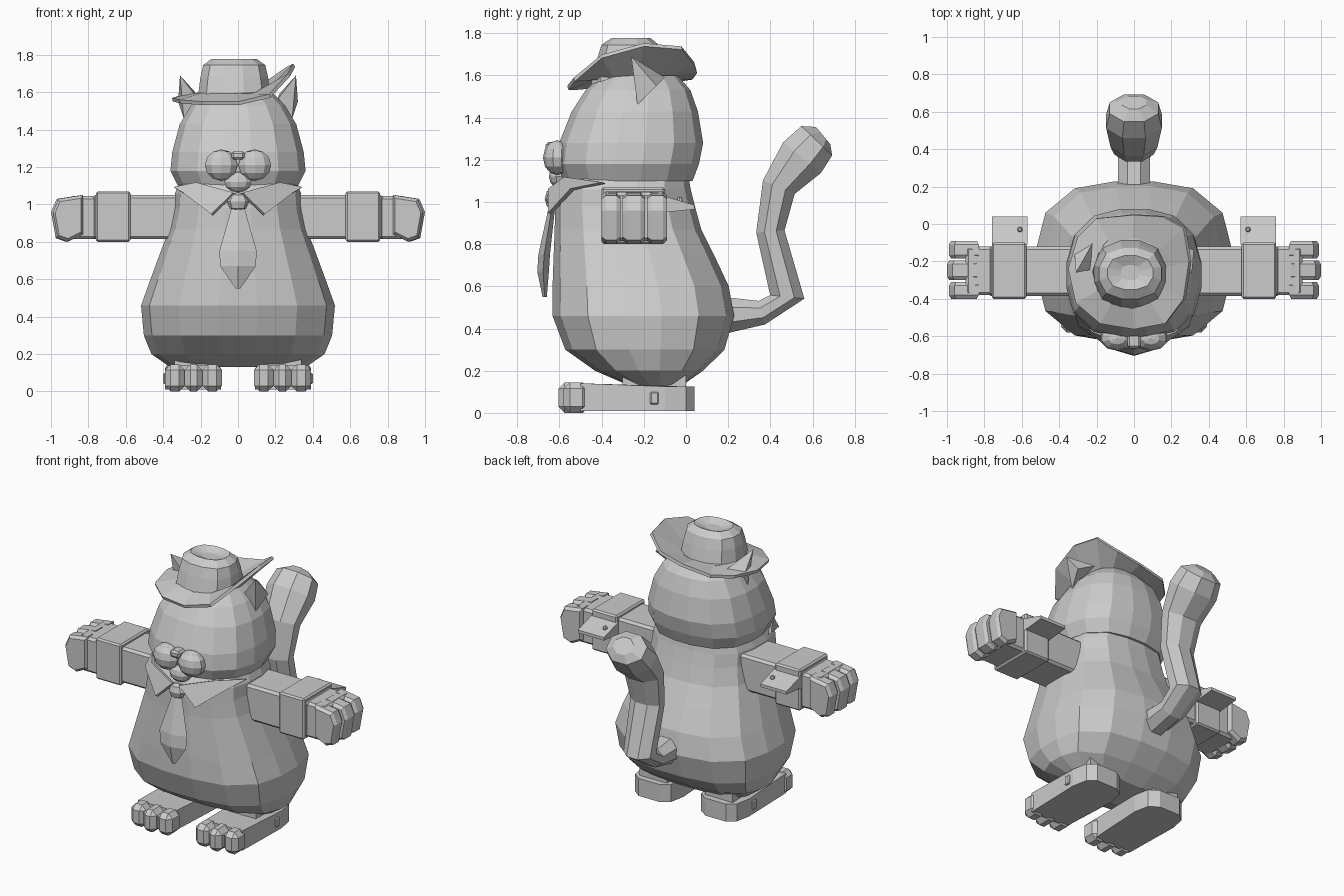
import bpy, bmesh, math
from mathutils import Vector

if "Cube" in bpy.data.objects:
    bpy.data.objects.remove(bpy.data.objects["Cube"])

grey = bpy.data.materials.new("light_grey")
grey.diffuse_color = (0.6, 0.6, 0.6, 1)
grey.use_nodes = True
grey.node_tree.nodes["Principled BSDF"].inputs["Base Color"].default_value = grey.diffuse_color


def finish(name, bm, mirror=False, thick=0):
    bmesh.ops.recalc_face_normals(bm, faces=bm.faces)
    me = bpy.data.meshes.new(name)
    bm.to_mesh(me)
    bm.free()
    me.materials.append(grey)
    ob = bpy.data.objects.new(name, me)
    bpy.context.collection.objects.link(ob)
    if thick:
        m = ob.modifiers.new("thickness", "SOLIDIFY")
        m.thickness, m.offset = thick, 0
    if mirror:
        m = ob.modifiers.new("mirror", "MIRROR")
        m.use_clip = False
        m.use_mirror_merge = False
    return ob


def loft(name, rings, caps=True, **kw):
    """Skin a list of closed rings."""
    bm = bmesh.new()
    rs = [[bm.verts.new(p) for p in r] for r in rings]
    n = len(rs[0])
    for a, b in zip(rs, rs[1:]):
        for i in range(n):
            j = (i + 1) % n
            bm.faces.new((a[i], a[j], b[j], b[i]))
    if caps:
        bm.faces.new(rs[0])
        bm.faces.new(rs[-1])
    return finish(name, bm, **kw)


def oval(z, rx, y0, y1, n=16, e=2.0, cx=0.0):
    """Horizontal superellipse ring spanning y0..y1."""
    pts = []
    for i in range(n):
        a = 2 * math.pi * (i + 0.5) / n
        c, s = math.cos(a), math.sin(a)
        k = (abs(c) ** e + abs(s) ** e) ** (-1 / e)
        k /= max(1e-6, math.cos(math.pi / n)) ** 0.5
        pts.append((cx + rx * k * c, (y0 + y1) / 2 + (y1 - y0) / 2 * k * s, z))
    return pts


def box(name, x, y, z, bevel=0, **kw):
    bm = bmesh.new()
    bmesh.ops.create_cube(bm, size=1)
    for v in bm.verts:
        v.co = [a + (b - a) * (c + 0.5) for (a, b), c in zip((x, y, z), v.co)]
    if bevel:
        bmesh.ops.bevel(bm, geom=bm.edges[:], offset=bevel, segments=1, affect='EDGES')
    return finish(name, bm, **kw)


def ball(name, c, r, u=10, v=6, **kw):
    bm = bmesh.new()
    bmesh.ops.create_uvsphere(bm, u_segments=u, v_segments=v, radius=1)
    for p in bm.verts:
        p.co = [a + b * q for a, b, q in zip(c, r, p.co)]
    return finish(name, bm, **kw)


def plate(name, pts, thick, **kw):
    bm = bmesh.new()
    bm.faces.new([bm.verts.new(p) for p in pts])
    return finish(name, bm, thick=thick, **kw)


# Pear-shaped body: z, half width, front y, back y
body = [(0.13, 0.36, -0.27, -0.02), (0.2, 0.46, -0.43, 0.08), (0.3, 0.5, -0.57, 0.18),
        (0.46, 0.515, -0.63, 0.225), (0.6, 0.465, -0.63, 0.2), (0.75, 0.41, -0.625, 0.13),
        (0.87, 0.365, -0.62, 0.07), (0.98, 0.34, -0.62, 0.04), (1.06, 0.335, -0.61, 0.02),
        (1.12, 0.31, -0.57, 0.01)]
loft("body", [oval(*s, e=2.9) for s in body])

# Head
head = [(1.1, 0.32, -0.58, 0.03), (1.18, 0.36, -0.61, 0.06), (1.28, 0.35, -0.6, 0.08),
        (1.43, 0.31, -0.54, 0.055), (1.53, 0.25, -0.475, 0.02), (1.6, 0.18, -0.4, -0.04)]
loft("head", [oval(*s, e=2.6) for s in head])

# Muzzle, chin and nose
ball("cheek", (0.09, -0.61, 1.21), (0.092, 0.068, 0.083), mirror=True)
ball("chin", (0, -0.6, 1.12), (0.075, 0.05, 0.055))
box("nose", (-0.035, 0.035), (-0.665, -0.58), (1.24, 1.285), 0.012)

# Ears
bm = bmesh.new()
tri = [bm.verts.new(p) for p in ((0.21, -0.24, 1.56), (0.29, -0.23, 1.46),
                                 (0.32, -0.14, 1.55), (0.22, -0.1, 1.59))]
tip = bm.verts.new((0.31, -0.26, 1.69))
bm.faces.new(tri)
for i in range(4):
    bm.faces.new((tri[i], tri[(i + 1) % 4], tip))
finish("ear", bm, mirror=True)

# Hat: bent brim turned up on one side, then a dented crown
rim = [(0.3, -0.2, 1.745), (0.27, -0.02, 1.73), (0.16, 0.04, 1.655), (0, 0.05, 1.62),
       (-0.2, 0.03, 1.59), (-0.3, -0.07, 1.575), (-0.35, -0.24, 1.56), (-0.31, -0.42, 1.55),
       (-0.18, -0.53, 1.54), (0, -0.56, 1.54), (0.17, -0.53, 1.58), (0.27, -0.4, 1.69)]
inner = []
for x, y, z in rim:
    a = math.atan2(y + 0.25, x + 0.02)
    inner.append((-0.02 + 0.2 * math.cos(a), -0.26 + 0.19 * math.sin(a), 1.59 + 0.1 * (z - 1.59)))
loft("hat_brim", [inner, rim], caps=False, thick=0.02)
crown = [(1.56, 0.195, -0.45, -0.08), (1.68, 0.18, -0.42, -0.11), (1.745, 0.165, -0.4, -0.13),
         (1.778, 0.12, -0.35, -0.17), (1.755, 0.05, -0.3, -0.22)]
loft("hat_crown", [oval(*s, n=12, e=2.6, cx=-0.02) for s in crown])

# Collar flaps and tie
plate("collar_flap", [(0.02, -0.645, 1.06), (0.14, -0.645, 0.945), (0.29, -0.54, 1.06),
                      (0.34, -0.39, 1.09), (0.22, -0.57, 1.115)], 0.02, mirror=True)
ball("tie_knot", (0, -0.635, 1.015), (0.06, 0.035, 0.05), 8, 4)
tie = [(0.98, 0.035, -0.65, -0.62), (0.75, 0.1, -0.7, -0.645), (0.67, 0.095, -0.705, -0.65),
       (0.55, 0.012, -0.68, -0.66)]
loft("tie_blade", [[(-w, (a + b) / 2, z), (0, a, z), (w, (a + b) / 2, z), (0, b, z)]
                   for z, w, a, b in tie])

# Arms, cuffs and slanted cuff tabs
box("arm", (0.28, 0.78), (-0.385, -0.12), (0.815, 1.05), 0.015, mirror=True)
box("cuff", (0.575, 0.76), (-0.4, -0.1), (0.8, 1.07), 0.01, mirror=True)
loft("cuff_tab", [[(x, -0.11, 0.95), (x, -0.11, 1.03), (x, 0.04, 0.985), (x, 0.04, 0.965)]
                  for x in (0.57, 0.76)], mirror=True)
ball("tab_stud", (0.61, -0.03, 1.01), (0.015, 0.015, 0.015), 8, 5, mirror=True)

# Hands: a palm and three drooping fingers
box("palm", (0.74, 0.9), (-0.38, -0.12), (0.815, 1.045), 0.015, mirror=True)
finger = [(0.83, 1.05), (0.96, 1.03), (0.99, 0.96), (0.965, 0.82), (0.91, 0.8), (0.83, 0.84)]


def slab(y, k):
    return [(0.9 + (x - 0.9) * k, y, 0.925 + (z - 0.925) * k) for x, z in finger]


for i, (a, b, dx) in enumerate([(-0.4, -0.31, 0), (-0.3, -0.195, 0.012), (-0.185, -0.09, 0)]):
    ob = loft("finger_%d" % (i + 1), [slab(a, 0.86), slab(a + 0.02, 1), slab(b - 0.02, 1),
                                      slab(b, 0.86)], mirror=True)
    for v in ob.data.vertices:
        v.co.x += dx * 0.8

# Feet with three toes and a side plug
foot = [(0.11, -0.5), (0.38, -0.5), (0.39, -0.1), (0.37, 0.0), (0.32, 0.04), (0.17, 0.04),
        (0.11, 0.0), (0.09, -0.1)]


def sole(z, front=0):
    return [(x, y, z + (front if y < -0.4 else 0)) for x, y in foot]


loft("foot", [sole(0.01), sole(0.125, 0.015)], mirror=True)
for i, (a, b, f) in enumerate([(0.085, 0.19, -0.59), (0.19, 0.285, -0.605), (0.285, 0.39, -0.58)]):
    box("toe_%d" % (i + 1), (a, b), (f, -0.46), (0, 0.145), 0.03, mirror=True)
box("ankle", (0.14, 0.34), (-0.3, 0.0), (0.1, 0.2), mirror=True)
box("foot_plug", (0.37, 0.4), (-0.17, -0.13), (0.04, 0.1), 0.006, mirror=True)

# Curved tail with a thick end: y, z, half depth, half width
path = [(0.13, 0.46, 0.1, 0.09), (0.36, 0.475, 0.06, 0.09), (0.48, 0.55, 0.085, 0.1),
        (0.4, 0.86, 0.07, 0.11), (0.44, 1.07, 0.085, 0.13), (0.55, 1.21, 0.12, 0.155),
        (0.62, 1.29, 0.105, 0.135), (0.65, 1.315, 0.055, 0.07)]
rings = []
for i, (y, z, d, w) in enumerate(path):
    p, q = path[max(i - 1, 0)], path[min(i + 1, len(path) - 1)]
    t = Vector((0, q[0] - p[0], q[1] - p[1])).normalized()
    n = Vector((0, -t.z, t.y))
    rings.append([Vector((0, y, z)) + n * d * 1.04 * math.sin(a) + Vector((w * 1.04 * math.cos(a), 0, 0))
                  for a in [math.pi * (k + 0.5) / 4 for k in range(8)]])
loft("tail", rings)
